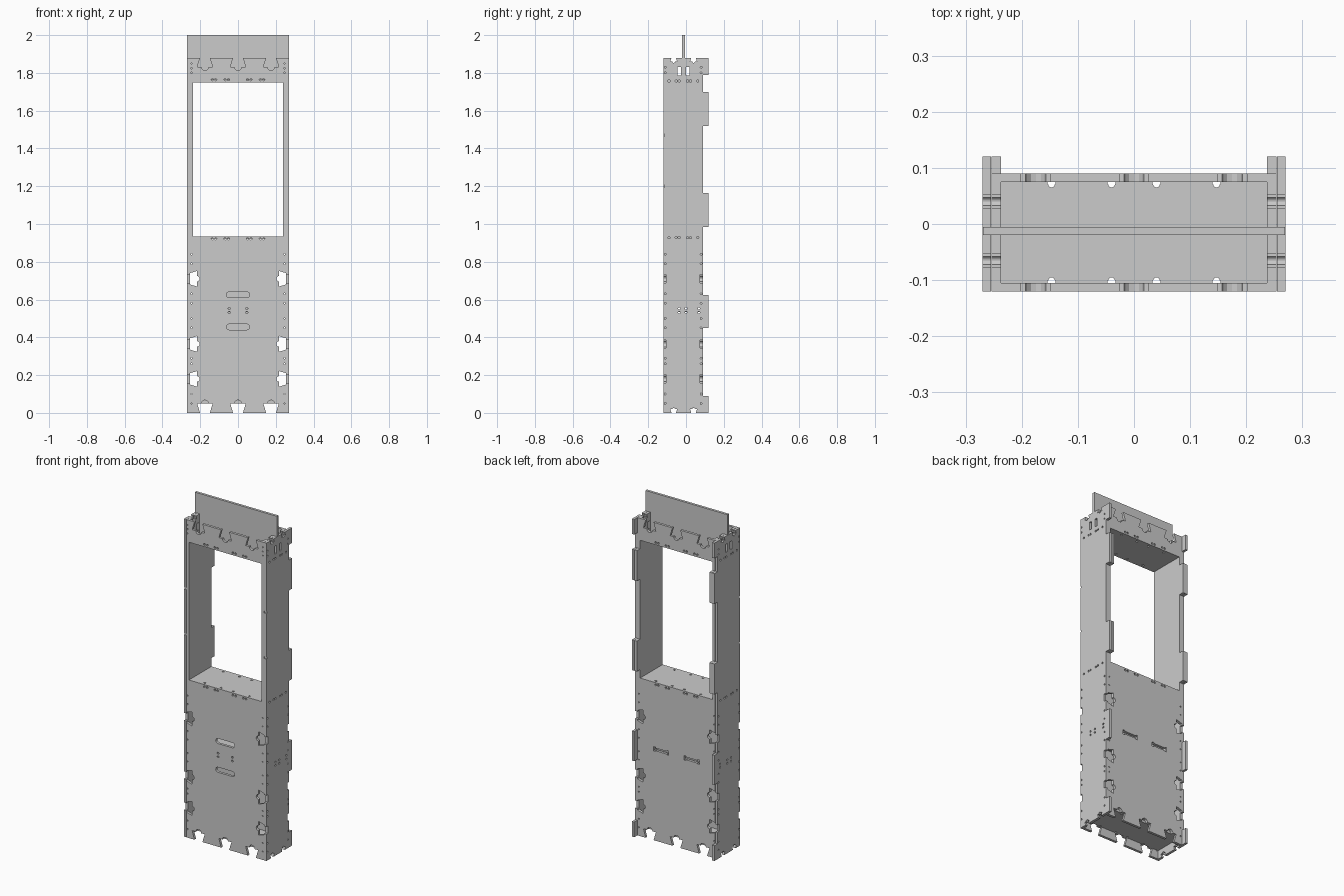
import bpy
from math import sin, cos, pi
from mathutils import Matrix, Vector

if "Cube" in bpy.data.objects:
    bpy.data.objects.remove(bpy.data.objects["Cube"])

T = 0.015                      # board thickness
Y0, Y1 = -0.12, 0.09           # front and back faces
X0, X1 = 0.237, 0.27           # inner and outer faces of the sides
ZT = 1.88
AXES = {  # local u, v, w directions of a board
    'front': ((1, 0, 0), (0, 0, 1), (0, -1, 0)),
    'side': ((0, 1, 0), (0, 0, 1), (1, 0, 0)),
    'flat': ((1, 0, 0), (0, 1, 0), (0, 0, 1)),
}


def board(name, outline, holes, plane, centre, t=T):
    """Flat board cut from an outline with holes, then thickened."""
    cu = bpy.data.curves.new(name, 'CURVE')
    cu.dimensions = '2D'
    cu.fill_mode = 'BOTH'
    cu.extrude = t / 2
    for pts in [outline] + holes:
        clean = [p for i, p in enumerate(pts)
                 if (Vector(p) - Vector(pts[i - 1])).length > 1e-5]
        sp = cu.splines.new('POLY')
        sp.points.add(len(clean) - 1)
        for q, p in zip(sp.points, clean):
            q.co = (p[0], p[1], 0, 1)
        sp.use_cyclic_u = True
    tmp = bpy.data.objects.new(name + '_curve', cu)
    bpy.context.collection.objects.link(tmp)
    dg = bpy.context.evaluated_depsgraph_get()
    me = bpy.data.meshes.new_from_object(tmp.evaluated_get(dg))
    bpy.data.objects.remove(tmp)
    u, v, w = AXES[plane]
    m = Matrix((u, v, w)).transposed().to_4x4()
    me.transform(Matrix.Translation(centre) @ m)
    for p in me.polygons:
        p.use_smooth = False
    me.name = name
    ob = bpy.data.objects.new(name, me)
    bpy.context.collection.objects.link(ob)
    return ob


def key(t, neck, wide, depth, r=0.0):
    """Bow-tie key notch as (along, inward) pairs, with an optional round relief."""
    arc = [(t - r * cos(pi * i / 6), depth + r * sin(pi * i / 6)) for i in range(7)] if r else []
    return [(t - neck, 0), (t - wide, depth)] + arc + [(t + wide, depth), (t + neck, 0)]


def edge(p, q, feats=()):
    """Points along p->q; the inward side is on the left."""
    p, q = Vector(p), Vector(q)
    d = (q - p).normalized()
    n = Vector((-d.y, d.x))
    return [tuple(p)] + [tuple(p + d * a + n * b) for f in feats for a, b in f]


def circle(x, y, r=0.006, n=8):
    return [(x + r * cos(2 * pi * i / n), y + r * sin(2 * pi * i / n)) for i in range(n)]


def rect(x0, x1, y0, y1):
    return [(x0, y0), (x1, y0), (x1, y1), (x0, y1)]


def stadium(x, y, h, r):
    arc = [(h - r + r * sin(pi * i / 8), -r * cos(pi * i / 8)) for i in range(9)]
    return [(x + a, y + b) for a, b in arc] + [(x - a, y - b) for a, b in arc]


def dogbone(x, y, h, r, e=0.012):
    half = [(h - e, -r), (h - e, -r - 0.005), (h, -r - 0.005),
            (h, r + 0.005), (h - e, r + 0.005), (h - e, r)]
    return [(x + a, y + b) for a, b in half] + [(x - a, y - b) for a, b in half]


KEYS_Z = (0.18, 0.365, 0.71)
KEYS_X = (-0.175, 0, 0.175)
SCREWS_Z = (0.05, 0.1, 0.26, 0.29, 0.45, 0.5, 0.58, 0.63, 0.79, 0.84)
XF = X1 - T - 0.001            # front and back boards sit between the outer sides

# Front and back boards with window opening
row = [key(x + XF, 0.026, 0.041, 0.05, 0.018) for x in KEYS_X]
face = edge((-XF, 0), (XF, 0), row)
face += edge((XF, 0), (XF, ZT), [key(z, 0.03, 0.041, 0.036, 0.015) for z in KEYS_Z])
face += edge((XF, ZT), (-XF, ZT), row)
face += edge((-XF, ZT), (-XF, 0),
             [key(ZT - z, 0.03, 0.041, 0.036, 0.015) for z in reversed(KEYS_Z)])
window = rect(-X0, X0, 0.935, 1.75)
shelf_screws = [circle(s * x, z) for z in (0.922, 1.764) for s in (-1, 1)
                for x in (0.05, 0.068, 0.118, 0.136)]
edge_screws = [circle(s * 0.246, z, 0.004, 6) for s in (-1, 1)
               for z in SCREWS_Z + (1.8, 1.825, 1.85)]
common = [window] + shelf_screws + edge_screws
handles = [stadium(0, z, 0.062, 0.015) for z in (0.455, 0.625)]
handle_screws = [circle(s * 0.047, z) for s in (-1, 1) for z in (0.532, 0.553)]
board('front_board', face, common + handles + handle_screws, 'front', (0, Y0 + T / 2, 0))
board('back_board', face, common + [dogbone(s * 0.1, 0.54, 0.05, 0.008) for s in (-1, 1)],
      'front', (0, Y1 - T / 2, 0))


def tab(z0, z1, base):
    return [(z0 - base, 0), (z0 - base, -0.03), (z1 - base, -0.03), (z1 - base, 0)]


def nick(z, half, depth):
    return [(z - half, 0), (z - half, depth), (z + half, depth), (z + half, 0)]


# Outer sides with rear tabs, and inner linings around the window
top_row = [key(t, 0.012, 0.018, 0.02, 0.007) for t in (0.05, 0.155)]
bot_row = [key(0.21 - t, 0.012, 0.018, 0.02, 0.007) for t in (0.155, 0.05)]
back_feats = [tab(0, 0.09, 0)] + [nick(z, 0.022, T) for z in KEYS_Z[:2]]
back_feats += [tab(0.45, 0.625, 0), nick(0.71, 0.022, T)]
back_feats += [tab(a, b, 0) for a, b in ((0.985, 1.165), (1.52, 1.7), (1.79, ZT))]
bot_row.sort(key=lambda f: f[0][0])
front_feats = [nick(ZT - z, 0.006, 0.005) for z in (1.47, 1.2)]
front_feats += [nick(ZT - z, 0.022, T) for z in reversed(KEYS_Z)]
outer = edge((Y0, 0), (Y1, 0), bot_row) + edge((Y1, 0), (Y1, ZT), back_feats)
outer += edge((Y1, ZT), (Y0, ZT), top_row) + edge((Y0, ZT), (Y0, 0), front_feats)
slots = [rect(-0.044, -0.026, 1.785, 1.832), rect(0, 0.018, 1.785, 1.832)]
dots = [circle(y, z, 0.005, 6) for y in (-0.11, 0.08) for z in SCREWS_Z + (1.8, 1.83)]
dots += [circle(y, z) for z in (0.928, 1.757) for y in (-0.09, -0.052, -0.036, 0.008, 0.024, 0.062)]
dots += [circle(y, z) for y in (-0.036, 0.0, 0.068) for z in (0.532, 0.553)]

LB = 0.92
YA, YB = Y0 + T, Y1
inner = edge((YA, LB), (YB, LB))
inner += edge((YB, LB), (YB, ZT), [tab(0.985, 1.165, LB), tab(1.52, 1.7, LB)])
inner += edge((YB, ZT), (YA, ZT), top_row) + edge((YA, ZT), (YA, LB))
for s, side in ((-1, 'left'), (1, 'right')):
    board(side + '_side', outer, slots + dots, 'side', (s * (X1 - T / 2), 0, 0))
    board(side + '_window_lining', inner, slots, 'side',
          (s * (X0 + 0.0085), 0, 0), 0.017)

# Horizontal boards
for name, z, hw in (('base_shelf', 0.05, XF), ('middle_shelf', 0.533, XF),
                    ('window_sill', 0.92, X0), ('window_ceiling', 1.75, X0)):
    notches = [key(x + hw, 0.007, 0.007, 0.004, 0.006) for x in (-0.147, -0.04, 0.04, 0.147)]
    a, b = Y0 + T, Y1 - T
    pts = edge((-hw, a), (hw, a), notches) + edge((hw, a), (hw, b))
    pts += edge((hw, b), (-hw, b), notches) + edge((-hw, b), (-hw, a))
    board(name, pts, [], 'flat', (0, 0, z + T / 2))

# Upright sign board rising out of the top
sign = [(-X0, 1.765), (X0, 1.765), (X0, 1.79), (X1 - 0.001, 1.79), (X1 - 0.001, 2.0),
        (-X1 + 0.001, 2.0), (-X1 + 0.001, 1.79), (-X0, 1.79)]
board('sign_board', sign, [], 'front', (0, -0.0125, 0))
